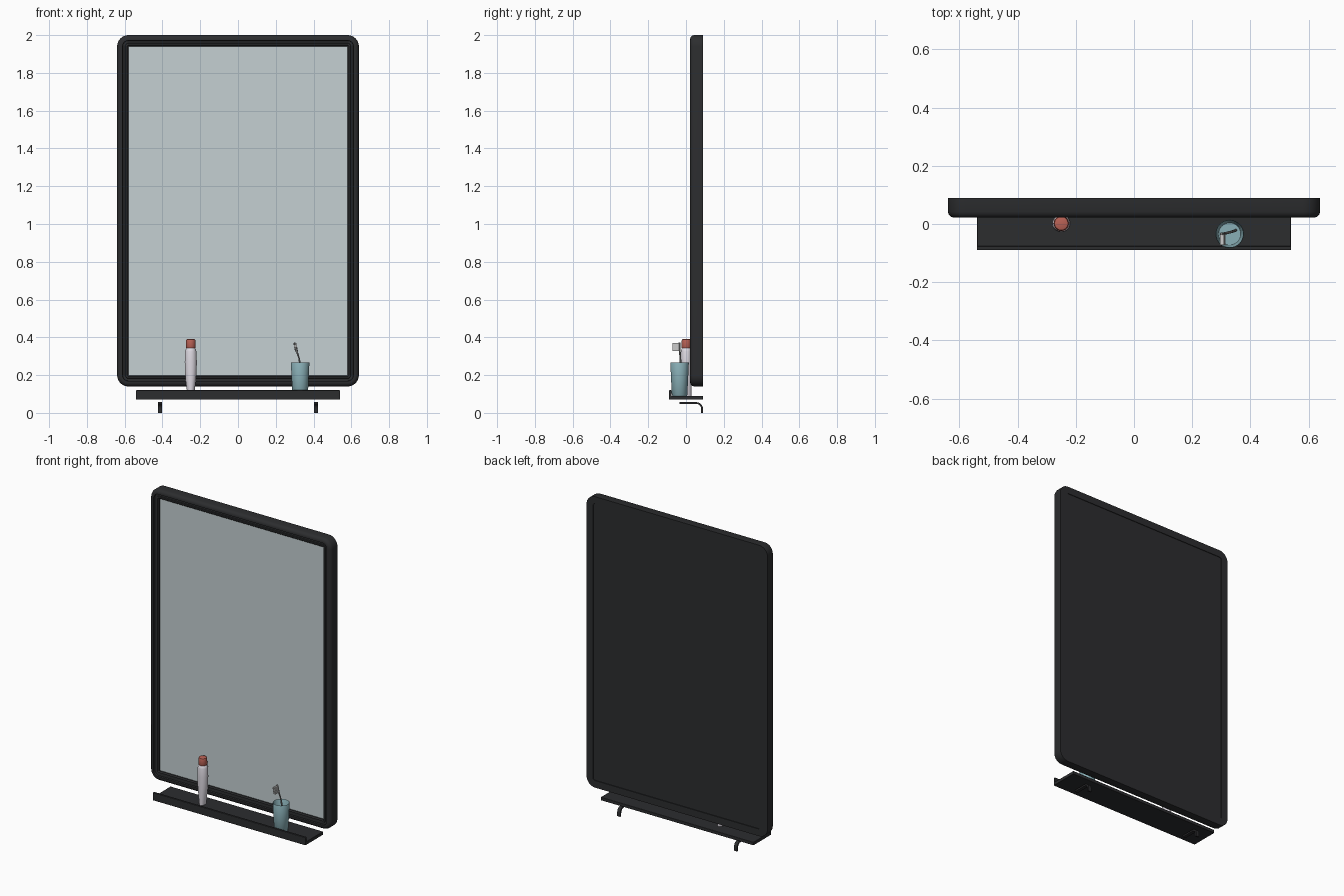
import bpy, bmesh, math
from mathutils import Vector

if "Cube" in bpy.data.objects:
    bpy.data.objects.remove(bpy.data.objects["Cube"])


def material(name, rgb):
    m = bpy.data.materials.new(name)
    m.diffuse_color = (*rgb, 1)
    m.use_nodes = True
    m.node_tree.nodes["Principled BSDF"].inputs["Base Color"].default_value = m.diffuse_color
    return m


BLACK = material("black_metal", (0.025, 0.026, 0.028))
GLASS = material("mirror_glass", (0.56, 0.63, 0.65))
TEAL = material("teal_cup", (0.25, 0.43, 0.47))
RED = material("red_cap", (0.48, 0.12, 0.09))
PALE = material("pale_tube", (0.72, 0.69, 0.75))
GREY = material("brush_grey", (0.2, 0.2, 0.2))
WHITE = material("bristle_white", (0.75, 0.75, 0.73))


def finish(name, bm, mat, smooth=True, bevel=0):
    bmesh.ops.recalc_face_normals(bm, faces=bm.faces[:])
    me = bpy.data.meshes.new(name)
    bm.to_mesh(me)
    bm.free()
    ob = bpy.data.objects.new(name, me)
    bpy.context.collection.objects.link(ob)
    me.materials.append(mat)
    if bevel:
        mod = ob.modifiers.new("bevel", 'BEVEL')
        mod.width, mod.segments = bevel, 2
    if smooth:
        bpy.ops.object.select_all(action='DESELECT')
        ob.select_set(True)
        bpy.context.view_layer.objects.active = ob
        bpy.ops.object.shade_smooth_by_angle(angle=math.radians(35))
    return ob


def loft(name, rings, mat, closed=False, **kw):
    """Skin a list of equal-length point rings; closed joins last to first, else caps."""
    bm = bmesh.new()
    vs = [[bm.verts.new(p) for p in r] for r in rings]
    n = len(vs[0])
    pairs = list(zip(vs, vs[1:])) + ([(vs[-1], vs[0])] if closed else [])
    for a, b in pairs:
        for i in range(n):
            j = (i + 1) % n
            bm.faces.new((a[i], a[j], b[j], b[i]))
    if not closed:
        bm.faces.new(vs[0])
        bm.faces.new(vs[-1])
    return finish(name, bm, mat, **kw)


def extrude_x(name, profile, x0, x1, mat, **kw):
    return loft(name, [[(x, y, z) for y, z in profile] for x in (x0, x1)], mat, **kw)


def ellipse(cx, cy, z, rx, ry, n=32):
    return [(cx + rx * math.cos(2 * math.pi * i / n),
             cy + ry * math.sin(2 * math.pi * i / n), z) for i in range(n)]


def round_rect(inset, y, hw=0.64, hh=0.93, zc=1.07, r=0.06, seg=8):
    rad = max(r - inset, 0.0008)
    cx, cz = hw - inset - rad, hh - inset - rad
    pts = []
    for k, (sx, sz) in enumerate([(1, 1), (-1, 1), (-1, -1), (1, -1)]):
        for i in range(seg + 1):
            a = math.pi / 2 * (k + i / seg)
            pts.append((sx * cx + rad * math.cos(a), y, zc + sz * cz + rad * math.sin(a)))
    return pts


# mirror frame: stepped profile (inset, y) swept round the rectangle
frame_profile = [(0.0, 0.09), (0.0, 0.042), (0.003, 0.033), (0.010, 0.025), (0.019, 0.022),
                 (0.028, 0.022), (0.030, 0.032), (0.042, 0.032), (0.044, 0.027),
                 (0.053, 0.027), (0.059, 0.034), (0.059, 0.078), (0.045, 0.078), (0.045, 0.09)]
loft("mirror_frame", [round_rect(d, y) for d, y in frame_profile], BLACK, closed=True)

# reflecting pane and backing board
loft("mirror_pane", [round_rect(0.057, y) for y in (0.042, 0.05)], GLASS)
loft("back_board", [round_rect(0.046, y) for y in (0.079, 0.087)], BLACK)

# shelf with raised front lip
shelf = [(-0.09, 0.07), (0.09, 0.07), (0.09, 0.09), (-0.077, 0.09), (-0.077, 0.12), (-0.09, 0.12)]
extrude_x("shelf", shelf, -0.54, 0.54, BLACK, bevel=0.002)

# curved flat brackets under the shelf
arc = [math.radians(a) for a in (90, 72, 54, 36, 18, 0)]


def bend(r):
    return [(0.055 + r * math.cos(a), 0.022 + r * math.sin(a)) for a in arc]


bracket = [(-0.035, 0.057)] + bend(0.035) + [(0.09, 0), (0.08, 0)] + bend(0.025)[::-1] + [(-0.035, 0.047)]
for side, cx in (("left", -0.413), ("right", 0.413)):
    extrude_x("bracket_" + side, bracket, cx - 0.011, cx + 0.011, BLACK)

# toothpaste tube standing on its narrow end, with cap
TX, TY = -0.25, 0.002
tube = [(0.09, 0.017, 0.026), (0.12, 0.021, 0.027), (0.17, 0.027, 0.029), (0.22, 0.031, 0.030),
        (0.27, 0.032, 0.030), (0.325, 0.030, 0.029), (0.338, 0.026, 0.026), (0.347, 0.018, 0.018)]
loft("paste_tube", [ellipse(TX, TY, *s) for s in tube], PALE)
cap = [(0.343, 0.025), (0.345, 0.026), (0.382, 0.025), (0.388, 0.023), (0.39, 0.019)]
loft("tube_cap", [ellipse(TX, TY, z, r, r) for z, r in cap], RED)

# hollow tumbler
CX, CY = 0.329, -0.034
cup = [(0.09, 0.038), (0.094, 0.041), (0.265, 0.049), (0.268, 0.0475), (0.265, 0.046), (0.102, 0.038)]
loft("tumbler", [ellipse(CX, CY, z, r, r) for z, r in cup], TEAL)

# toothbrush leaning in the tumbler: handle, head and bristles
path = [((0.350, -0.022, 0.104), 0.004), ((0.347, -0.023, 0.12), 0.006), ((0.335, -0.027, 0.22), 0.006),
        ((0.323, -0.030, 0.29), 0.004), ((0.314, -0.032, 0.318), 0.005), ((0.309, -0.033, 0.33), 0.008),
        ((0.302, -0.034, 0.365), 0.008), ((0.300, -0.034, 0.373), 0.004)]
loft("toothbrush_handle", [ellipse(*p, r, 0.0045, 12) for (p, r) in [((q[0], q[1], q[2]), r) for q, r in path]], GREY)
bm = bmesh.new()
for row in range(4):
    for s in (-1, 1):
        z = 0.333 + row * 0.0105
        x = 0.3085 - row * 0.002 + s * 0.0038
        box = bmesh.ops.create_cube(bm, size=1)["verts"]
        for v in box:
            v.co = Vector((x + v.co.x * 0.006, -0.054 + v.co.y * 0.036, z + v.co.z * 0.009))
finish("toothbrush_bristles", bm, WHITE, smooth=False)
